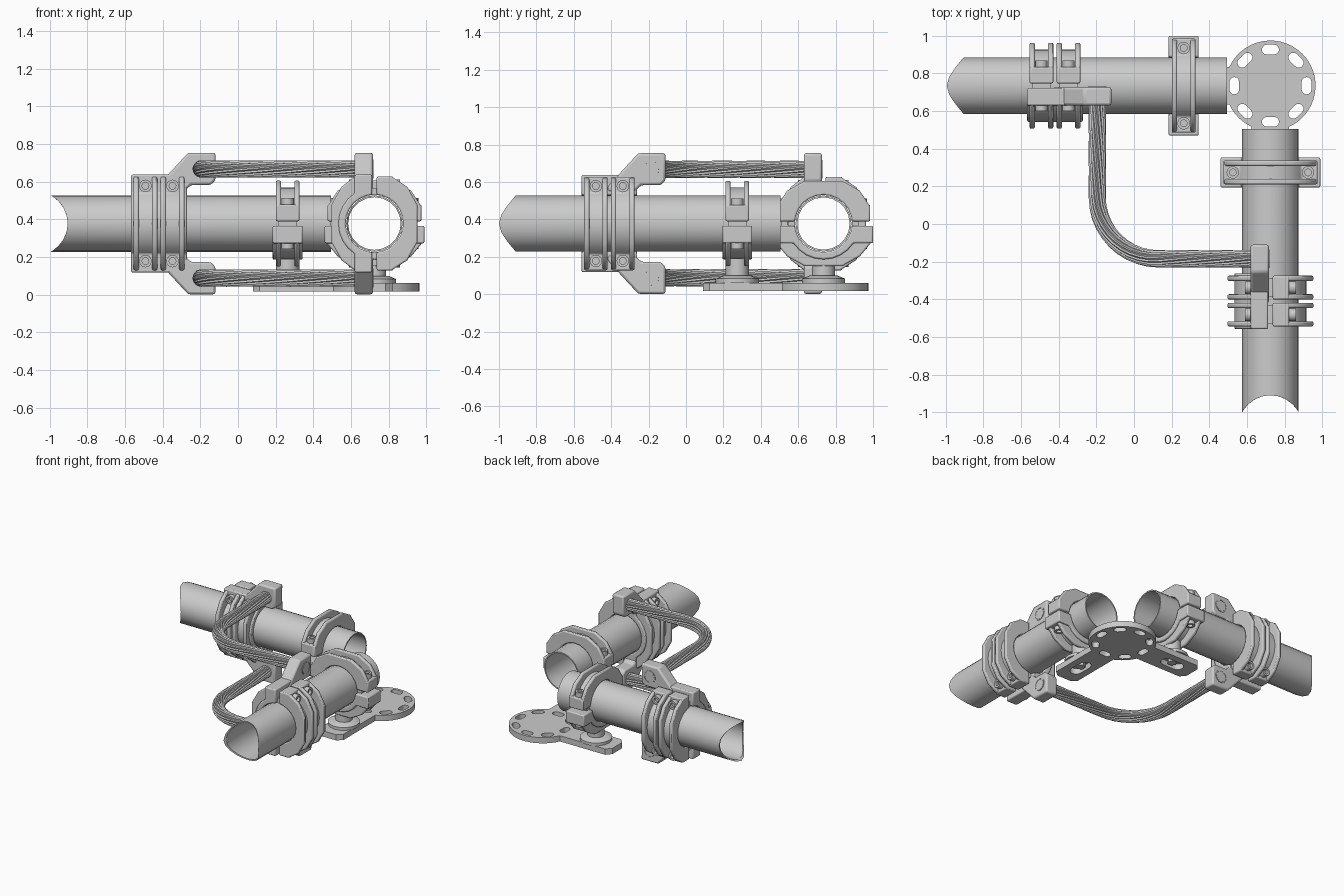
import bpy, bmesh
from math import sin, cos, pi, sqrt, asin
from mathutils import Vector

if "Cube" in bpy.data.objects:
    bpy.data.objects.remove(bpy.data.objects["Cube"])

ZC = 0.378            # height of the tube axes
CX, CY = 0.725, 0.735  # corner where the tube axes meet


def loft(name, rings, loop=False, bevel=0.0):
    """Skin a list of equal-sized point rings; cap the ends unless looped."""
    bm = bmesh.new()
    vs = [[bm.verts.new(p) for p in r] for r in rings]
    n = len(vs[0])
    for i in range(len(vs) if loop else len(vs) - 1):
        r, s = vs[i], vs[(i + 1) % len(vs)]
        for j in range(n):
            k = (j + 1) % n
            bm.faces.new((r[j], r[k], s[k], s[j]))
    if not loop:
        bm.faces.new(vs[0])
        bm.faces.new(vs[-1])
    bmesh.ops.recalc_face_normals(bm, faces=bm.faces)
    me = bpy.data.meshes.new(name)
    bm.to_mesh(me)
    bm.free()
    ob = bpy.data.objects.new(name, me)
    bpy.context.collection.objects.link(ob)
    if bevel:
        m = ob.modifiers.new("bevel", 'BEVEL')
        m.width, m.segments, m.limit_method = bevel, 2, 'ANGLE'
        m.angle_limit = 0.7
    return ob


def prism(name, pts, h0, h1, F, bevel=0.008):
    return loft(name, [[F(h, p, q) for p, q in pts] for h in (h0, h1)], bevel=bevel)


def circle(r, n=16):
    return [(r * cos(2 * pi * i / n), r * sin(2 * pi * i / n)) for i in range(n)]


def turned(name, prof, F, n=16, loop=False):
    """Round part from (radius, height) pairs."""
    return loft(name, [[F(h, p, q) for p, q in circle(r, n)] for r, h in prof], loop)


def arc(r, t0, t1, n):
    return [(r * cos(t0 + (t1 - t0) * i / n), r * sin(t0 + (t1 - t0) * i / n)) for i in range(n + 1)]


# Clamp half profiles as (ear direction, split direction)
BORE = [(v, max(0.012, u)) for v, u in arc(0.153, pi, 0, 12)]


def cheek_profile(e):
    out = [(e, 0.012), (e, 0.09), (0.195, 0.175), (0.1, 0.228)]
    return out + [(-v, u) for v, u in reversed(out)] + BORE


def floor_profile(e, h):
    t = asin(h / 0.192)
    return [(e, 0.012), (e, h)] + arc(0.192, t, pi - t, 8) + [(-e, h), (-e, 0.012)] + BORE


def clamp(name, Q, a0, lobes, base_half, ear):
    """Split clamp; Q(a, v, u) places it, the base half lies on the -u side."""
    for part, s, e in (("cap", 1, 0.25), ("base", -1, ear)):
        F = lambda h, v, u: Q(a0 + h, v, s * u)
        if s < 0:
            prism(name + "_base_body", floor_profile(e, 0.105), -base_half, base_half, F)
        for i, d in enumerate(lobes):
            tag = f"{name}_{part}_{i}"
            if s > 0:
                prism(tag + "_body", floor_profile(e, 0.1), d - 0.062, d + 0.062, F)
            for k in (-1, 1):
                w = sorted((d + k * 0.035, d + k * 0.063))
                prism(tag + "_cheek", cheek_profile(e), w[0], w[1], F)
                # socket bolt in the ear pocket
                B = lambda h, p, q: F(d + p, k * 0.2 + q, h)
                turned(tag + "_bolt", [(0.033, 0.09), (0.033, 0.135), (0.018, 0.135), (0.018, 0.115)], B)
    for d in lobes:
        S = lambda h, p, q: Q(a0 + d + h, p, q)
        turned(name + "_liner", [(0.153, -0.05), (0.19, -0.05), (0.19, 0.05), (0.153, 0.05)], S, 24, True)


def side(tag, P, start, vertical):
    """One tube with its clamps; P(a, b, c): along, across, up from the axis."""
    # tube with a saddle-cut outer end
    R = 0.17

    def ring(r, end):
        pts = []
        for b, c in circle(r, 20):
            k = c if vertical else b
            a = start + sqrt(R * R - k * k) - (R - 0.09) if end is None else end
            pts.append(P(a, b, c))
        return pts
    loft(tag + "_tube", [ring(0.15, None), ring(0.15, 0.495), ring(0.14, 0.495), ring(0.14, None)], True)
    # double clamp splits vertically, support clamp splits horizontally
    clamp(tag + "_double_clamp", lambda a, v, u: P(a, u, v), -0.42, (-0.072, 0.072), 0.148, 0.26)
    clamp(tag + "_support_clamp", lambda a, v, u: P(a, v, u), 0.264, (0,), 0.08, 0.265)
    # cable lugs above and below
    lug = [(-0.43, 0.17), (-0.43, 0.2), (-0.37, 0.262), (-0.265, 0.376), (-0.12, 0.376),
           (-0.12, 0.23), (-0.145, 0.205), (-0.25, 0.205), (-0.285, 0.17)]
    for s, nm in ((1, "upper"), (-1, "lower")):
        prism(f"{tag}_{nm}_lug", lug, -0.105, -0.008, lambda h, a, c: P(a, h, s * c), 0.012)
        turned(f"{tag}_{nm}_ferrule", [(0.05, -0.1), (0.05, -0.004), (0.044, -0.004), (0.044, -0.1)],
               lambda h, p, q: P(-0.195 + p, h, s * 0.29 + q), 16, True)
    # pedestal between plate and support clamp
    turned(tag + "_pedestal", [(0.115, 0.06), (0.115, 0.083), (0.075, 0.1), (0.062, 0.1), (0.062, 0.19)],
           lambda h, p, q: P(0.264 + p, q, h - ZC))
    turned(tag + "_plate_bolt", [(0.035, 0.025), (0.035, 0.07)],
           lambda h, p, q: P(0.264 + p, q, h - ZC), 6)


side("left", lambda a, b, c: Vector((a, CY + b, ZC + c)), -0.995, True)
side("front", lambda a, b, c: Vector((CX + b, a + 0.01, ZC + c)), -1.01, False)

# Stranded bent cables, swept with a slight twist
path = [(-0.195, 0.73 - 0.59 * i / 12) for i in range(12)]
path += [(0.13 + x, 0.14 + y) for x, y in arc(0.325, pi, 1.5 * pi, 10)]
path += [(0.13 + 0.59 * i / 12, -0.185) for i in range(1, 13)]
path = [Vector((x, y, 0)) for x, y in path]
for nm, z in (("upper", ZC + 0.29), ("lower", ZC - 0.29)):
    rings, run = [], 0.0
    for i, p in enumerate(path):
        t = (path[min(i + 1, len(path) - 1)] - path[max(i - 1, 0)]).normalized()
        n = t.cross(Vector((0, 0, 1)))
        run += (p - path[i - 1]).length if i else 0
        ring = []
        for j in range(32):
            r, w = (0.046, 0.039)[j % 2], 2 * pi * j / 32 + 2.2 * run
            ring.append(p + n * (r * cos(w)) + Vector((0, 0, z + r * sin(w))))
        rings.append(ring)
    loft(nm + "_cable", rings)

# Base plate: disc with two arms and slotted holes
H, RP = 0.1, 0.24
t = asin(H / RP)
arm = [(-0.61, -H), (-0.645, -0.06), (-0.645, 0.06), (-0.61, H)]
outline = arc(RP, pi - t, -pi / 2 + t, 28) + [(y, x) for x, y in reversed(arm)]
outline += arc(RP, -pi / 2 - t, -pi + t, 6) + arm


def slot(cx, cy, ang, half, r):
    pts = [(x + half, y) for x, y in arc(r, -pi / 2, pi / 2, 6)]
    pts += [(x - half, y) for x, y in arc(r, pi / 2, 1.5 * pi, 6)]
    return [(cx + x * cos(ang) - y * sin(ang), cy + x * sin(ang) + y * cos(ang)) for x, y in pts]


loops = [outline, slot(-0.46, 0, 0, 0.05, 0.045), slot(0, -0.46, pi / 2, 0.05, 0.045)]
for i in range(8):
    a = i * pi / 4
    loops.append(slot(0.192 * cos(a), 0.192 * sin(a), a + pi / 2, 0.02, 0.026))
cu = bpy.data.curves.new("base_plate", 'CURVE')
cu.dimensions, cu.fill_mode, cu.extrude = '2D', 'BOTH', 0.0225
for pts in loops:
    sp = cu.splines.new('POLY')
    sp.points.add(len(pts) - 1)
    for p, (x, y) in zip(sp.points, pts):
        p.co = (x, y, 0, 1)
    sp.use_cyclic_u = True
plate = bpy.data.objects.new("base_plate", cu)
plate.location = (CX, CY, 0.0385)
bpy.context.collection.objects.link(plate)
bpy.ops.object.select_all(action='DESELECT')
plate.select_set(True)
bpy.context.view_layer.objects.active = plate
bpy.ops.object.convert(target='MESH')

# Smooth round surfaces, keep hard edges
bpy.ops.object.select_all(action='SELECT')
bpy.ops.object.shade_smooth_by_angle(angle=0.6)
